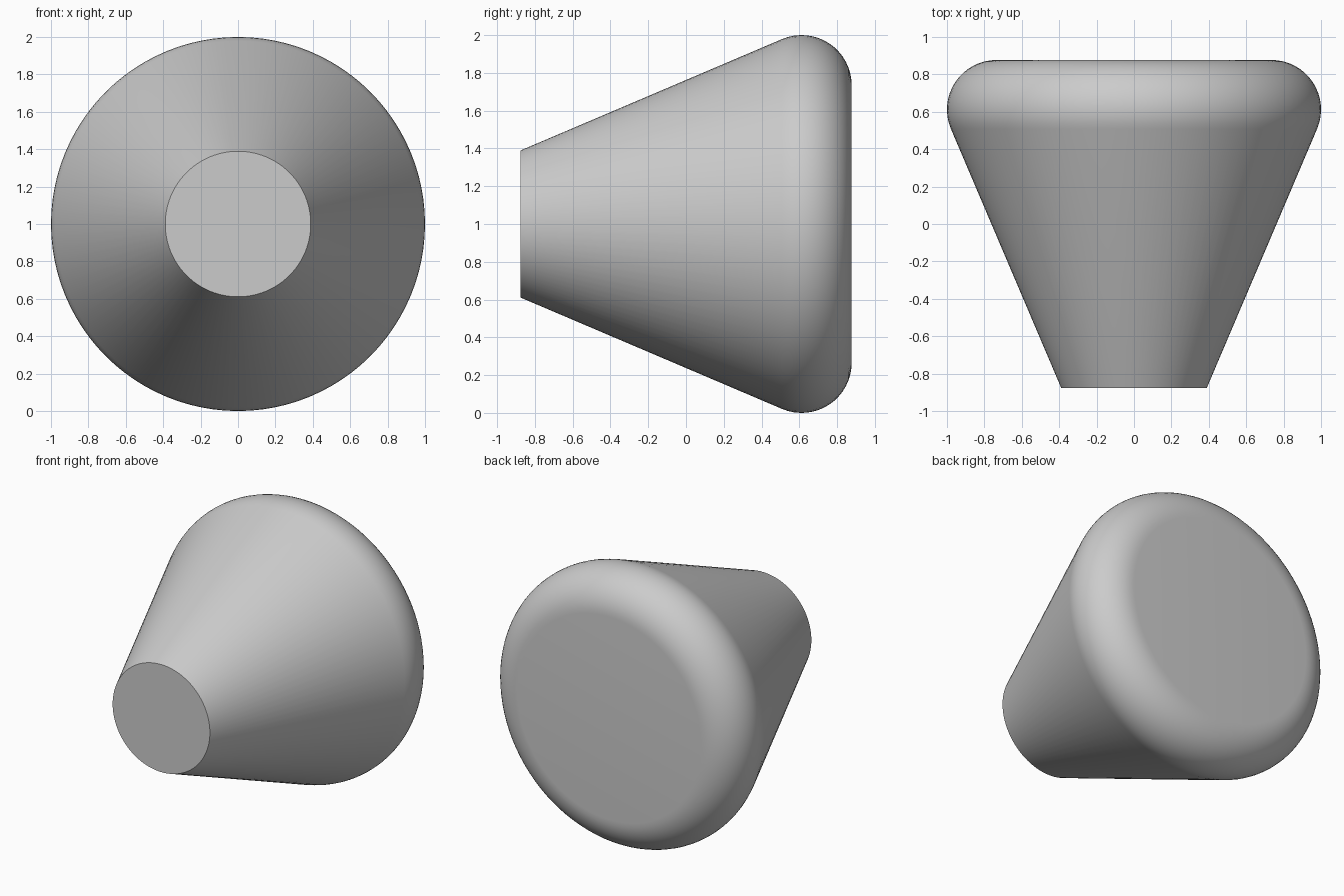
import bpy, bmesh, math
from mathutils import Matrix, Vector

if "Cube" in bpy.data.objects:
    bpy.data.objects.remove(bpy.data.objects["Cube"])

SEGMENTS = 96
HALF_LEN, TIP_R, RIM_R, FILLET = 0.877, 0.389, 1.0, 0.265

# Profile as (radius, y): narrow tip, straight flank, rounded rim, flat back
cr, cy = RIM_R - FILLET, HALF_LEN - FILLET
dr, dy = cr - TIP_R, cy + HALF_LEN
# angle at which the flank meets the rounding tangentially
start = math.atan2(dr, dy) + math.asin(FILLET / math.hypot(dr, dy)) - math.pi / 2
start = -(math.pi / 2 + start)
steps = 16
profile = [(TIP_R, -HALF_LEN)]
for i in range(steps + 1):
    a = start + (math.pi / 2 - start) * i / steps
    profile.append((cr + FILLET * math.cos(a), cy + FILLET * math.sin(a)))

# Spin the profile around the y axis and close both ends
bm = bmesh.new()
rings = []
for r, y in profile:
    rings.append([bm.verts.new((r * math.cos(t), y, 1 + r * math.sin(t)))
                  for t in (2 * math.pi * k / SEGMENTS for k in range(SEGMENTS))])
for a, b in zip(rings, rings[1:]):
    for k in range(SEGMENTS):
        n = (k + 1) % SEGMENTS
        bm.faces.new((a[k], a[n], b[n], b[k]))
bm.faces.new(rings[0])
bm.faces.new(rings[-1])
bmesh.ops.recalc_face_normals(bm, faces=bm.faces[:])

mesh = bpy.data.meshes.new("rounded_cone")
bm.to_mesh(mesh)
bm.free()
cone = bpy.data.objects.new("rounded_cone", mesh)
bpy.context.collection.objects.link(cone)
bpy.context.view_layer.objects.active = cone
cone.select_set(True)
bpy.ops.object.shade_smooth_by_angle(angle=math.radians(30))
